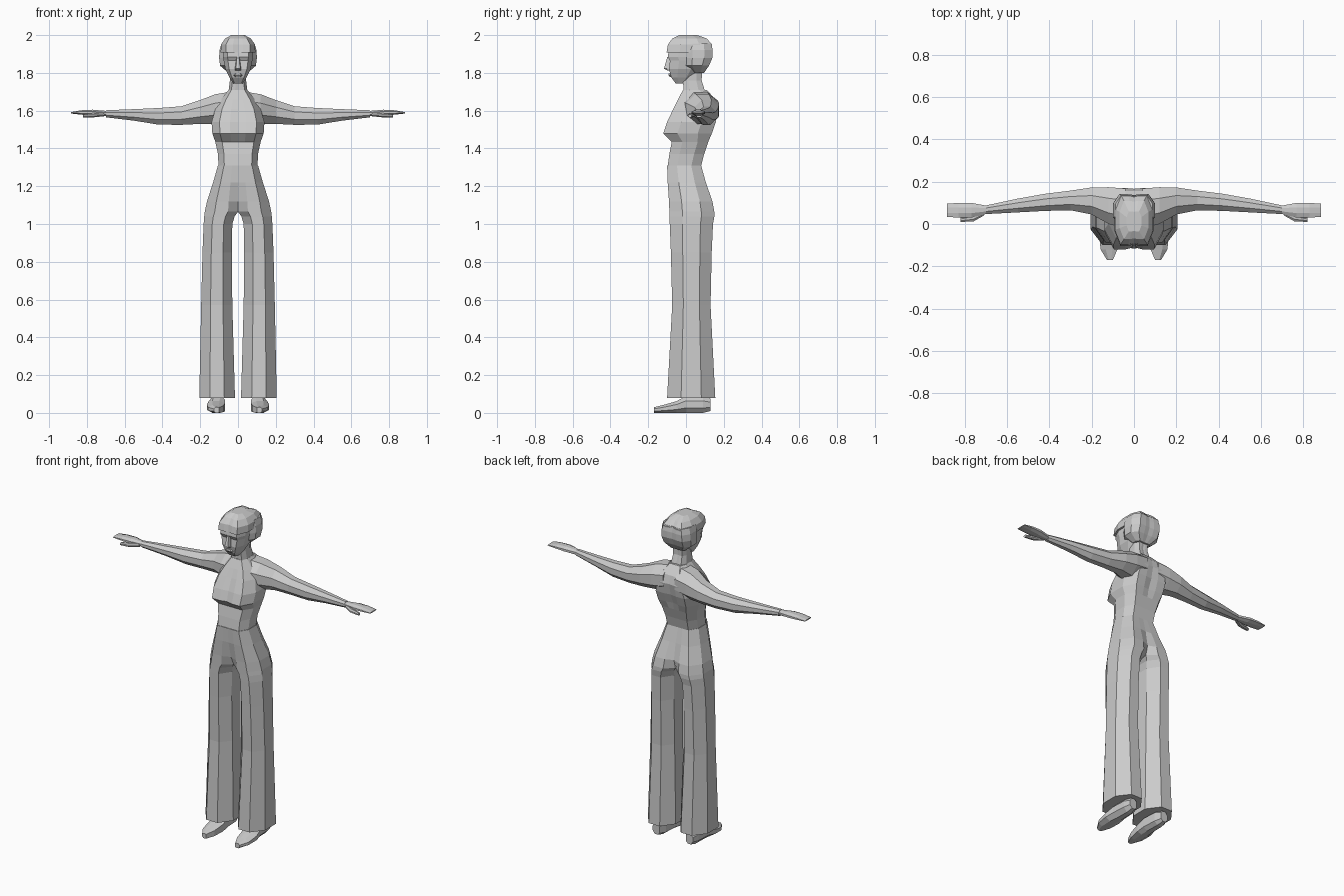
import bpy, bmesh

AXES = {"z": lambda a, u, v: (u, v, a),
        "x": lambda a, u, v: (a, u, v),
        "y": lambda a, u, v: (u, a, v)}


def section(u0, u1, v0, v1, k=0.4, chamfer=0.3):
    """Eight-sided section; k sets how square the inner (u0) side is."""
    c, m, h = chamfer * (u1 - u0), (v0 + v1) / 2, (v1 - v0) / 2
    return [(u0, m + h * k), (u0, m - h * k), (u0 + c, v0), (u1 - c, v0),
            (u1, m - h * 0.42), (u1, m + h * 0.42), (u1 - c, v1), (u0 + c, v1)]


def loft(name, rings, axis="z", mirror=True):
    """Skin sections placed along an axis, then mirror across x = 0."""
    bm = bmesh.new()
    loops = [[bm.verts.new(AXES[axis](r[0], u, v)) for u, v in section(*r[1:])]
             for r in rings]
    for a, b in zip(loops, loops[1:]):
        for i in range(8):
            j = (i + 1) % 8
            bm.faces.new((a[i], a[j], b[j], b[i]))
    bm.faces.new(loops[0])
    bm.faces.new(loops[-1])
    bmesh.ops.recalc_face_normals(bm, faces=bm.faces)
    # open the halves on the centre plane
    inner = [f for f in bm.faces if all(abs(v.co.x) < 1e-5 for v in f.verts)]
    bmesh.ops.delete(bm, geom=inner, context="FACES")
    mesh = bpy.data.meshes.new(name)
    bm.to_mesh(mesh)
    bm.free()
    ob = bpy.data.objects.new(name, mesh)
    bpy.context.collection.objects.link(ob)
    if mirror:
        ob.modifiers.new("Mirror", "MIRROR")
    return ob


# flared trousers: separate legs joining into the hips
loft("trousers", [
    (0.08, 0.016, 0.205, -0.10, 0.155),
    (0.57, 0.030, 0.195, -0.073, 0.13),
    (0.85, 0.033, 0.188, -0.08, 0.136),
    (1.00, 0.030, 0.182, -0.086, 0.143),
    (1.04, 0.018, 0.179, -0.087, 0.15, 0.5),
    (1.065, 0, 0.176, -0.088, 0.15, 0.62),
    (1.12, 0, 0.164, -0.09, 0.14, 0.82),
    (1.22, 0, 0.132, -0.097, 0.105, 0.97),
    (1.31, 0, 0.106, -0.10, 0.08, 1.0)])

# fitted top with bust and upper back
loft("torso", [
    (1.30, 0, 0.103, -0.098, 0.078, 1),
    (1.37, 0, 0.106, -0.088, 0.096, 1),
    (1.435, 0, 0.12, -0.075, 0.118, 1),
    (1.48, 0, 0.136, -0.12, 0.137, 0.92),
    (1.54, 0, 0.14, -0.10, 0.158, 0.95),
    (1.61, 0, 0.12, -0.067, 0.17, 0.97),
    (1.66, 0, 0.09, -0.042, 0.155, 1),
    (1.71, 0, 0.05, -0.016, 0.11, 1)])

# neck
loft("neck", [
    (1.66, 0, 0.075, -0.03, 0.14, 0.95),
    (1.705, 0, 0.05, -0.014, 0.10, 0.95),
    (1.76, 0, 0.043, -0.015, 0.083, 0.95),
    (1.83, 0, 0.045, -0.01, 0.085, 0.95)])

# outstretched arms with sleeves
loft("arm", [
    (0.04, -0.02, 0.168, 1.54, 1.70),
    (0.12, 0.0, 0.174, 1.53, 1.687),
    (0.20, 0.045, 0.173, 1.53, 1.656),
    (0.30, 0.065, 0.158, 1.525, 1.623),
    (0.42, 0.062, 0.143, 1.526, 1.614),
    (0.55, 0.055, 0.12, 1.547, 1.608),
    (0.70, 0.047, 0.088, 1.565, 1.602)], "x")

# flat hands and thumbs
loft("hand", [
    (0.69, 0.05, 0.085, 1.570, 1.598),
    (0.77, 0.03, 0.10, 1.574, 1.605),
    (0.83, 0.03, 0.10, 1.579, 1.602),
    (0.885, 0.034, 0.096, 1.585, 1.592)], "x")
loft("thumb", [
    (0.71, 0.04, 0.065, 1.570, 1.590),
    (0.76, 0.012, 0.045, 1.565, 1.588),
    (0.82, 0.010, 0.03, 1.564, 1.580)], "x")

# face
loft("head", [
    (1.745, 0, 0.026, -0.055, 0.0, 0.95),
    (1.775, 0, 0.045, -0.078, 0.035, 1),
    (1.82, 0, 0.067, -0.09, 0.075, 1),
    (1.865, 0, 0.076, -0.085, 0.085, 1),
    (1.885, 0, 0.079, -0.096, 0.09, 1),
    (1.93, 0, 0.08, -0.09, 0.09, 1)])
loft("nose", [
    (1.812, 0, 0.015, -0.095, -0.06, 1),
    (1.822, 0, 0.016, -0.117, -0.06, 1),
    (1.885, 0, 0.008, -0.099, -0.06, 1)])
loft("lips", [
    (1.778, 0, 0.016, -0.085, -0.06, 1),
    (1.788, 0, 0.024, -0.093, -0.06, 1),
    (1.798, 0, 0.014, -0.091, -0.06, 1)])

# close-cropped hair: crown with fringe, and the back and sides
loft("hair_crown", [
    (1.908, 0, 0.092, -0.103, 0.135, 0.95),
    (1.95, 0, 0.09, -0.096, 0.138, 0.95),
    (1.982, 0, 0.068, -0.072, 0.11, 0.95),
    (2.0, 0, 0.035, -0.035, 0.06, 0.95)])
loft("hair_back", [
    (1.80, 0, 0.05, 0.035, 0.095, 0.95),
    (1.838, 0, 0.095, -0.005, 0.122, 0.95),
    (1.88, 0, 0.10, -0.01, 0.14, 0.95),
    (1.92, 0, 0.098, -0.01, 0.141, 0.95),
    (1.955, 0, 0.088, -0.005, 0.135, 0.95)])

# shoes with pointed toes
loft("shoe", [
    (-0.17, 0.10, 0.128, 0, 0.03, 0.9),
    (-0.12, 0.078, 0.158, 0, 0.042, 0.8),
    (-0.05, 0.068, 0.165, 0, 0.062, 0.7),
    (0.0, 0.07, 0.155, 0, 0.09, 0.6),
    (0.09, 0.075, 0.15, 0, 0.09, 0.6),
    (0.13, 0.09, 0.138, 0.01, 0.075, 0.6)], "y")
